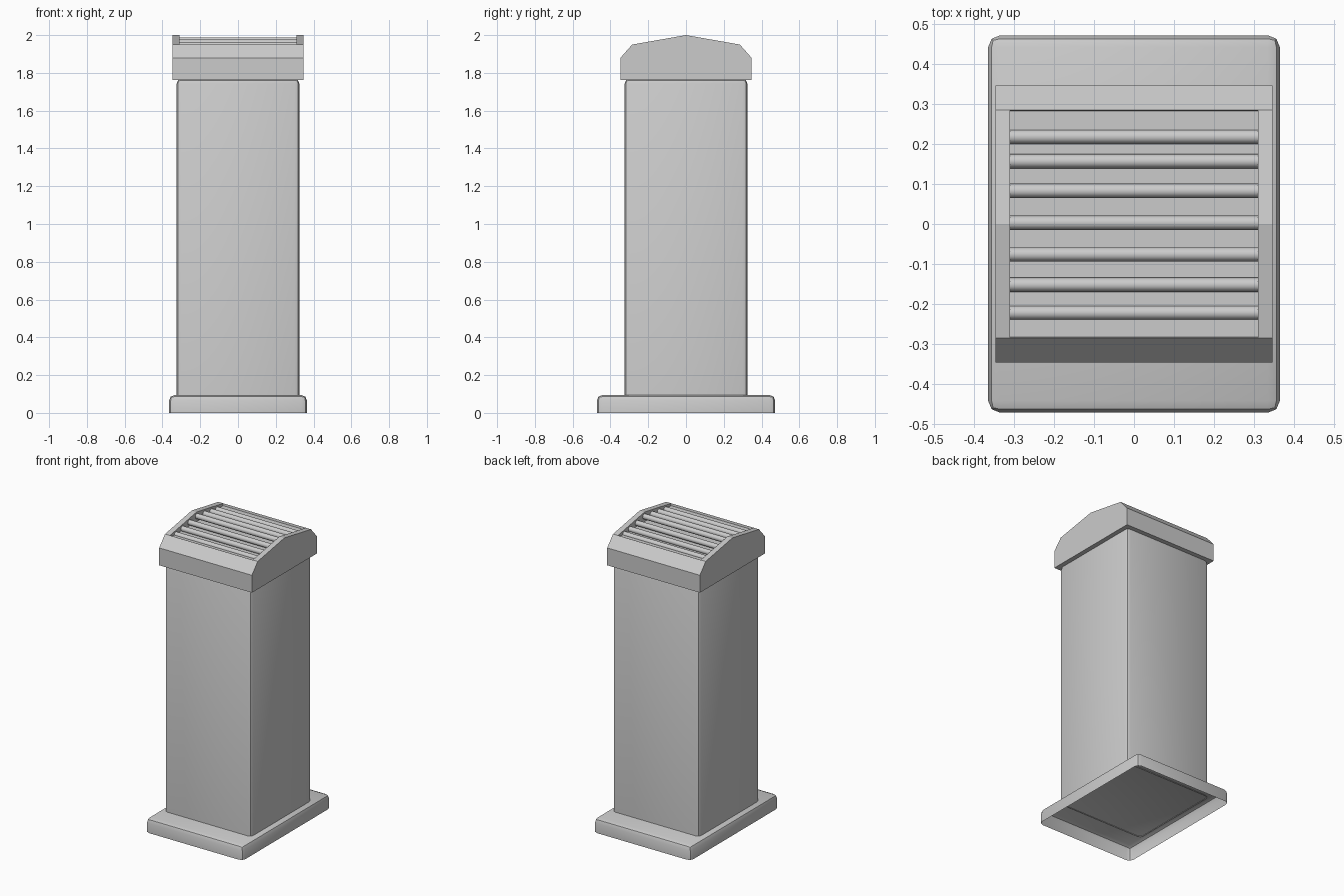
import bpy, bmesh, math

if "Cube" in bpy.data.objects:
    bpy.data.objects.remove(bpy.data.objects["Cube"])


def make_object(name, bm, smooth=True):
    bmesh.ops.recalc_face_normals(bm, faces=bm.faces)
    mesh = bpy.data.meshes.new(name)
    bm.to_mesh(mesh)
    bm.free()
    obj = bpy.data.objects.new(name, mesh)
    bpy.context.collection.objects.link(obj)
    bpy.ops.object.select_all(action='DESELECT')
    obj.select_set(True)
    bpy.context.view_layer.objects.active = obj
    if smooth:
        bpy.ops.object.shade_smooth_by_angle(angle=math.radians(40))
    return obj


def rounded_box(name, hx, hy, z0, z1, radius):
    """Box with rounded uprights and top edges, open at the bottom."""
    bm = bmesh.new()
    bmesh.ops.create_cube(bm, size=1)
    for v in bm.verts:
        v.co = (v.co.x * 2 * hx, v.co.y * 2 * hy, z1 if v.co.z > 0 else z0)
    bottom = [f for f in bm.faces if f.calc_center_median().z < z0 + 1e-4]
    bmesh.ops.delete(bm, geom=bottom, context='FACES_ONLY')
    edges = [e for e in bm.edges if max(v.co.z for v in e.verts) > z0 + 1e-4]
    bmesh.ops.bevel(bm, geom=edges, offset=radius, segments=2, profile=0.5,
                    affect='EDGES')
    return make_object(name, bm)


def extrude_profile(name, profile, x0, x1):
    """Closed y-z outline extruded along x."""
    bm = bmesh.new()
    face = bm.faces.new([bm.verts.new((x0, y, z)) for y, z in profile])
    new = bmesh.ops.extrude_face_region(bm, geom=[face])['geom']
    bmesh.ops.translate(bm, vec=(x1 - x0, 0, 0),
                        verts=[v for v in new if isinstance(v, bmesh.types.BMVert)])
    return make_object(name, bm, smooth=False)


# Plinth (hollow underneath) and column
rounded_box("base_plinth", 0.365, 0.472, 0.0, 0.095, 0.03)
rounded_box("column", 0.325, 0.325, 0.09, 1.768, 0.025)

# Cap core with a sunken floor under the grille
W, INNER, FLOOR = 0.347, 0.31, 1.935
eave = [(0.347, 1.762), (0.347, 1.88), (0.285, 1.95)]
mirrored = [(-y, z) for y, z in reversed(eave)]
extrude_profile("cap_body", eave + [(0.283, FLOOR), (-0.283, FLOOR)] + mirrored,
                -INNER, INNER)

# Gabled cheeks at both ends of the cap
for side, x0, x1 in (("left", -W, -INNER), ("right", INNER, W)):
    extrude_profile("cap_cheek_" + side, eave + [(0, 2.0)] + mirrored, x0, x1)

# Grille bars that follow the slope of the gable
R = 0.0178
for i, y in enumerate((-0.222, -0.152, -0.076, 0.003, 0.083, 0.157, 0.218)):
    z = 1.99 - abs(y) * 0.175 - R
    bar = [(y + R * math.cos(math.tau * k / 10), z + R * math.sin(math.tau * k / 10))
           for k in range(10)]
    obj = extrude_profile("grille_bar_%d" % (i + 1), bar, -INNER, INNER)
    bpy.ops.object.shade_smooth_by_angle(angle=math.radians(40))
